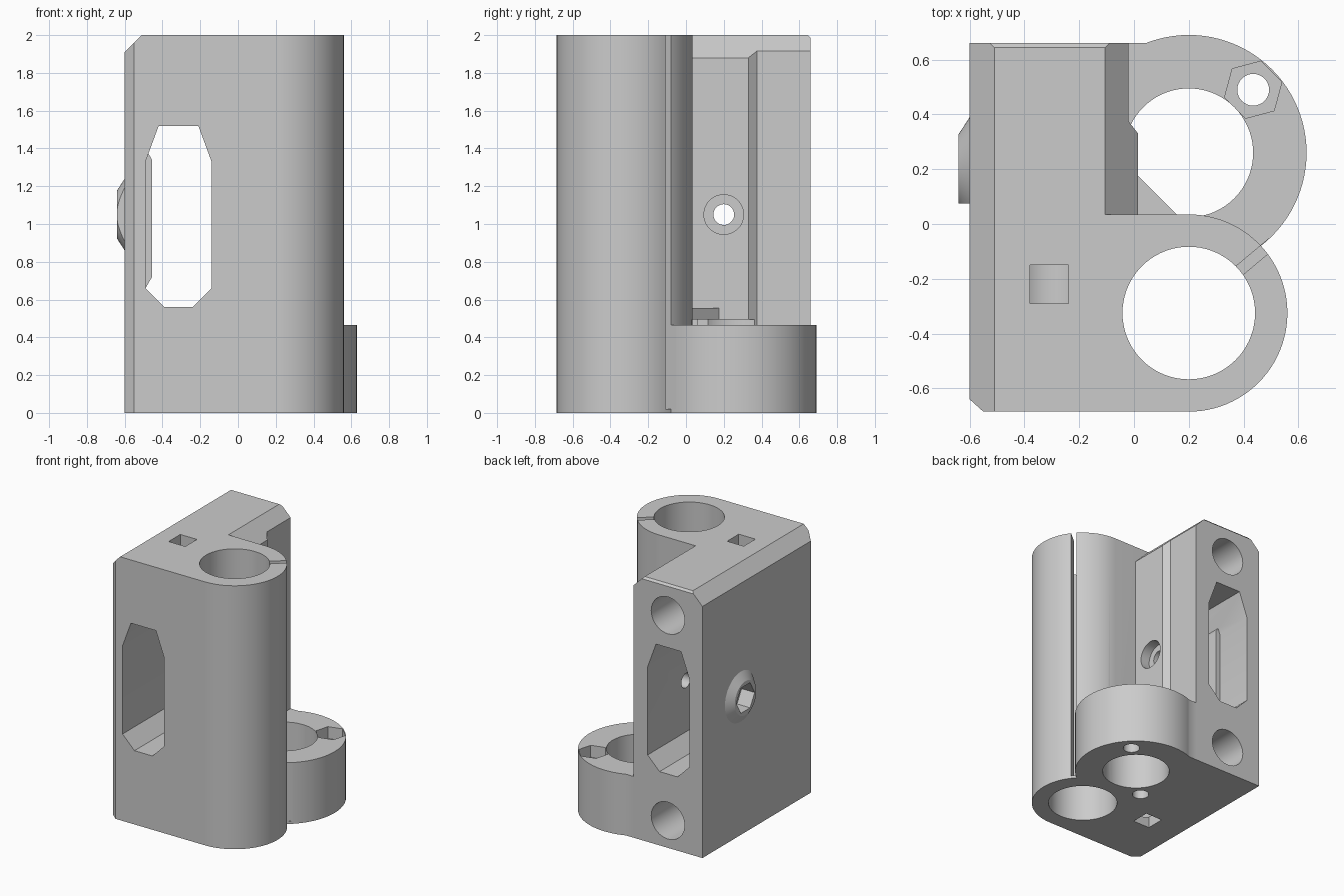
import bpy, bmesh, math

cube = bpy.data.objects.get("Cube")
if cube:
    bpy.data.objects.remove(cube, do_unlink=True)

grey = bpy.data.materials.new("light_grey")
grey.use_nodes = True
colour = (0.6, 0.6, 0.6, 1)
grey.diffuse_color = colour
grey.node_tree.nodes["Principled BSDF"].inputs["Base Color"].default_value = colour

ORDER = {"X": lambda u, v, w: (w, u, v),
         "Y": lambda u, v, w: (u, w, v),
         "Z": lambda u, v, w: (u, v, w)}


def loft(name, axis, lower, upper, a, b):
    """Solid between two matching outlines at a and b along an axis."""
    bm = bmesh.new()
    lo = [bm.verts.new(ORDER[axis](u, v, a)) for u, v in lower]
    hi = [bm.verts.new(ORDER[axis](u, v, b)) for u, v in upper]
    bm.faces.new(lo)
    bm.faces.new(hi)
    n = len(lo)
    for i in range(n):
        bm.faces.new((lo[i], lo[(i + 1) % n], hi[(i + 1) % n], hi[i]))
    bmesh.ops.recalc_face_normals(bm, faces=bm.faces)
    mesh = bpy.data.meshes.new(name)
    bm.to_mesh(mesh)
    bm.free()
    mesh.materials.append(grey)
    ob = bpy.data.objects.new(name, mesh)
    bpy.context.collection.objects.link(ob)
    return ob


def prism(name, axis, outline, a, b):
    return loft(name, axis, outline, outline, a, b)


def ring(u, v, r, sides=72, turn=0):
    return [(u + r * math.cos(turn + math.tau * i / sides),
             v + r * math.sin(turn + math.tau * i / sides)) for i in range(sides)]


def rect(u0, v0, u1, v1):
    return [(u0, v0), (u1, v0), (u1, v1), (u0, v1)]


def combine(target, other, operation):
    mod = target.modifiers.new(operation.lower(), "BOOLEAN")
    mod.operation = operation
    mod.solver = "EXACT"
    mod.object = other
    bpy.context.view_layer.update()
    graph = bpy.context.evaluated_depsgraph_get()
    mesh = bpy.data.meshes.new_from_object(target.evaluated_get(graph))
    target.modifiers.clear()
    target.data = mesh
    bpy.data.objects.remove(other, do_unlink=True)


BEARING = (0.2, -0.325)
SCREW = (0.2, 0.26)
LOW = 0.465

# Tall block that carries the rods, with its stepped right side
body = prism("rod_holder_body", "Z",
             [(-0.6, -0.64), (-0.55, -0.685), (0.2, -0.685), (0.2, 0.035),
              (0.015, 0.035), (0.015, 0.33), (-0.02, 0.375), (-0.02, 0.66),
              (-0.6, 0.66)], 0, 2)

# Top bevels on the block
for name, axis, outline, a, b in (
        ("left_bevel", "Y", [(-0.51, 2), (-0.51, 2.1), (-0.7, 2.1), (-0.7, 1.81)], -1, 1),
        ("right_bevel", "Y", [(-0.105, 2), (-0.105, 2.1), (0.1, 2.1), (0.1, 1.795)], 0.0351, 1),
        ("back_bevel", "X", [(0.645, 2), (0.645, 2.1), (0.7, 2.1), (0.7, 1.945)], -1, 0.1)):
    combine(body, prism(name, axis, outline, a, b), "DIFFERENCE")

# Bearing tube, low screw collar and the web that joins them
combine(body, prism("bearing_tube", "Z", ring(*BEARING, 0.36, 96), 0, 2), "UNION")
combine(body, prism("screw_collar", "Z", ring(*SCREW, 0.43, 96), 0, LOW), "UNION")
combine(body, prism("collar_web", "Z", rect(-0.3, -0.1, 0.045, 0.66), 0, LOW), "UNION")

# Tapered nut boss on the left side, flattened toward the front
boss = loft("nut_boss", "X", ring(0.2, 1.05, 0.19), ring(0.2, 1.05, 0.128), -0.6, -0.64)
combine(boss, prism("boss_trim", "X", rect(-0.2, 0.8, 0.075, 1.3), -0.7, -0.5), "DIFFERENCE")
combine(body, boss, "UNION")

# Belt opening running front to back
belt = [(-0.42, 1.52), (-0.21, 1.52), (-0.14, 1.33), (-0.14, 0.66),
        (-0.24, 0.56), (-0.39, 0.56), (-0.49, 0.66), (-0.49, 1.33)]
combine(body, prism("belt_opening", "Y", belt, -1, 1), "DIFFERENCE")
pad = [(-0.52, 0.66), (-0.49, 0.66), (-0.455, 0.72), (-0.455, 1.34),
       (-0.49, 1.4), (-0.52, 1.4)]
combine(body, prism("inner_pad", "Y", pad, 0.05, 0.36), "UNION")

# Support wedge over the screw bore
screw_bore = prism("screw_bore", "Z", ring(*SCREW, 0.235), -0.1, 0.495)
combine(body, screw_bore, "DIFFERENCE")
combine(body, prism("support_wedge", "Z",
                    [(0, 0.02), (0.17, 0.02), (0, 0.19)], 0.495, 0.555), "UNION")

# Bearing bore and its clamping slit
combine(body, prism("bearing_bore", "Z", ring(*BEARING, 0.242), -0.1, 2.1), "DIFFERENCE")
angle = math.radians(40)
c, s = math.cos(angle), math.sin(angle)
slit = [(BEARING[0] + u * c - v * s, BEARING[1] + u * s + v * c)
        for u, v in rect(0.2, -0.02, 0.4, 0.02)]
combine(body, prism("clamp_slit", "Z", slit, 0.02, 2.1), "DIFFERENCE")

# Blind rod holes from the back, each with a square vent
for z, z0, z1 in ((0.207, -0.1, 0.207), (1.765, 1.765, 2.1)):
    combine(body, prism("rod_hole", "Y", ring(-0.31, z, 0.14, 48), -0.62, 0.8), "DIFFERENCE")
    combine(body, prism("vent", "Z", rect(-0.38, -0.29, -0.24, -0.15), z0, z1), "DIFFERENCE")

# Cross bolt: through hole, right counterbore and left nut pocket
for outline, a, b in ((ring(0.2, 1.05, 0.055, 32), -0.8, 0.2),
                      (ring(0.2, 1.05, 0.105, 48), -0.06, 0.2),
                      (ring(0.2, 1.05, 0.11, 6), -0.8, -0.53)):
    combine(body, prism("cross_bolt", "X", outline, a, b), "DIFFERENCE")

# Collar bolt holes and the hexagonal nut pocket
for x, y in ((0.435, 0.49), (-0.035, 0.03)):
    combine(body, prism("collar_bolt", "Z", ring(x, y, 0.058, 32), -0.1, LOW + 0.05), "DIFFERENCE")
combine(body, prism("nut_pocket", "Z", ring(0.435, 0.49, 0.108, 6, math.radians(15)),
                    LOW - 0.09, LOW + 0.1), "DIFFERENCE")

bpy.ops.object.select_all(action="DESELECT")
body.select_set(True)
bpy.context.view_layer.objects.active = body
bpy.ops.object.shade_smooth_by_angle(angle=math.radians(25))
